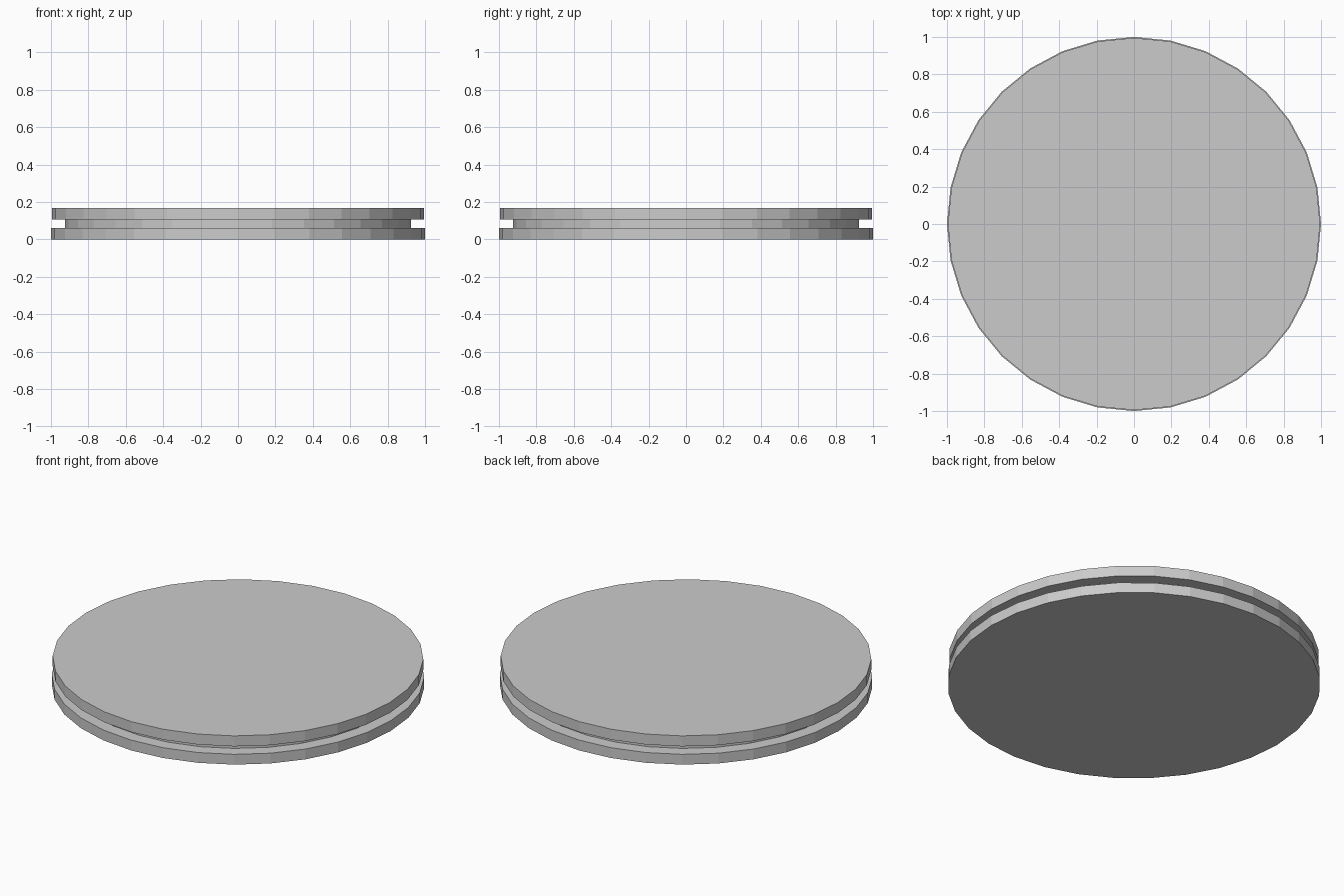
import bpy

if "Cube" in bpy.data.objects:
    bpy.data.objects.remove(bpy.data.objects["Cube"])


def disc(name, radius, z_low, z_high):
    # Flat-shaded 32-sided disc between two heights
    bpy.ops.mesh.primitive_cylinder_add(
        vertices=32, radius=radius, depth=z_high - z_low,
        location=(0, 0, (z_low + z_high) / 2))
    bpy.context.object.name = name


# Two rims with a recessed core between them
disc("lower_rim", 1.0, 0.0, 0.061)
disc("recessed_core", 0.925, 0.061, 0.106)
disc("upper_rim", 0.995, 0.106, 0.168)
